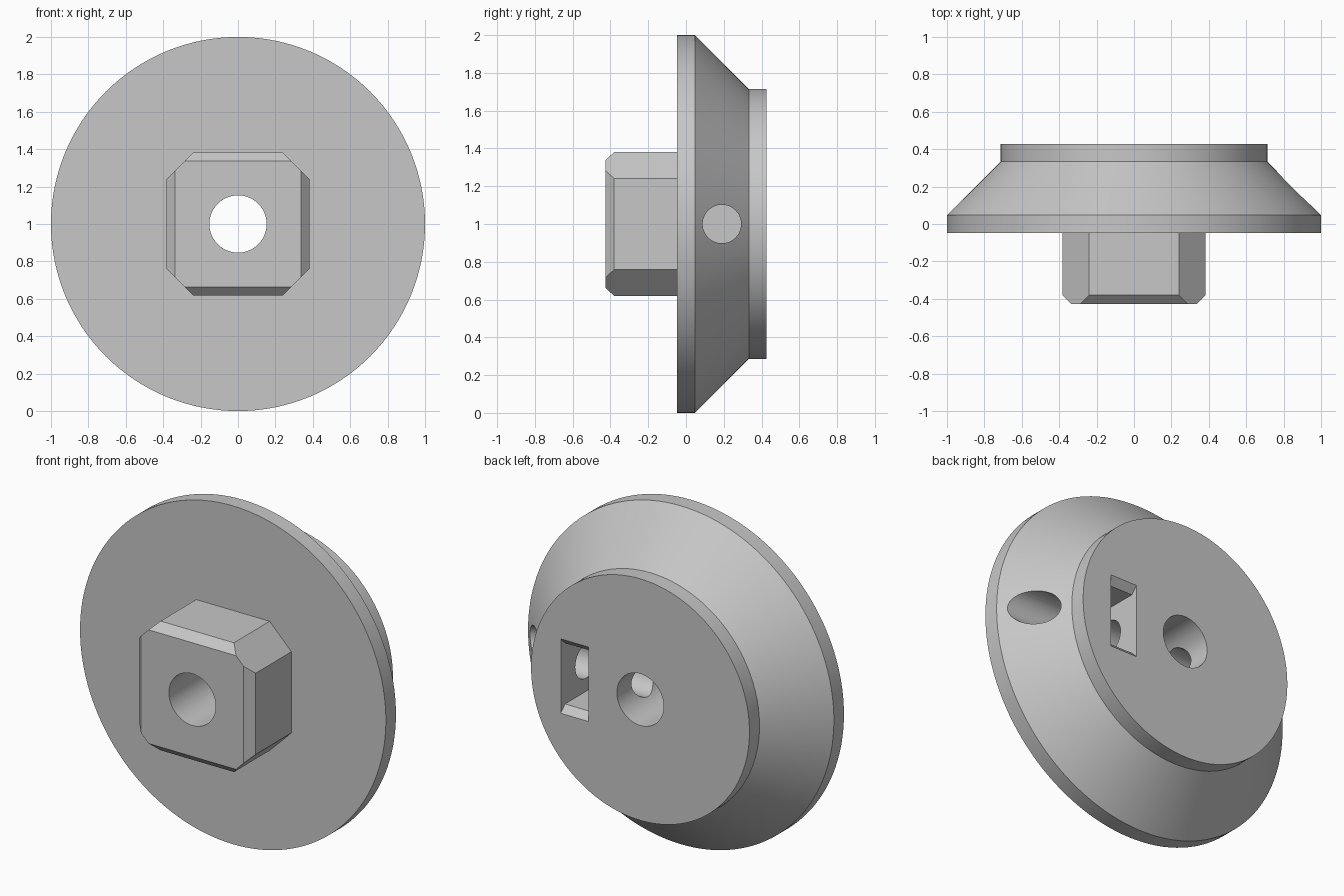
import bpy, bmesh, math

if "Cube" in bpy.data.objects:
    bpy.data.objects.remove(bpy.data.objects["Cube"], do_unlink=True)

grey = bpy.data.materials.new("plain grey")
grey.use_nodes = True
colour = (0.57, 0.57, 0.57, 1)
grey.diffuse_color = colour
grey.node_tree.nodes["Principled BSDF"].inputs["Base Color"].default_value = colour

CENTRE = 1.0      # height of the main axis
HOLE_Y = 0.19     # depth of the side screw hole


def loft(name, rings):
    """Closed solid through rings holding equal numbers of points."""
    bm = bmesh.new()
    loops = [[bm.verts.new(p) for p in ring] for ring in rings]
    for a, b in zip(loops, loops[1:]):
        for i in range(len(a)):
            j = (i + 1) % len(a)
            bm.faces.new((a[i], a[j], b[j], b[i]))
    bm.faces.new(loops[0])
    bm.faces.new(loops[-1])
    bmesh.ops.recalc_face_normals(bm, faces=bm.faces)
    mesh = bpy.data.meshes.new(name)
    bm.to_mesh(mesh)
    bm.free()
    mesh.materials.append(grey)
    obj = bpy.data.objects.new(name, mesh)
    bpy.context.collection.objects.link(obj)
    return obj


def circle(radius, count):
    steps = [math.tau * i / count for i in range(count)]
    return [(radius * math.cos(t), radius * math.sin(t)) for t in steps]


def across_y(points, y):
    return [(u, y, CENTRE + v) for u, v in points]


def across_x(points, x):
    return [(x, u, CENTRE + v) for u, v in points]


def octagon(long, short):
    """Square with cut corners."""
    return [(long, -short), (long, short), (short, long), (-short, long),
            (-long, short), (-long, -short), (-short, -long), (short, -long)]


def combine(target, other, operation):
    mod = target.modifiers.new(other.name, 'BOOLEAN')
    mod.operation = operation
    mod.solver = 'EXACT'
    mod.object = other
    bpy.context.view_layer.objects.active = target
    bpy.ops.object.modifier_apply(modifier=mod.name)
    bpy.data.objects.remove(other, do_unlink=True)


# Round body: rim, sloped flank and rear hub
profile = [(1.0, -0.047), (1.0, 0.047), (0.714, 0.333), (0.714, 0.427)]
body = loft("flanged_body", [across_y(circle(r, 128), y) for r, y in profile])

# Square boss with cut corners and a bevelled front
boss = loft("square_boss", [across_y(octagon(0.382, 0.24), 0.0),
                            across_y(octagon(0.382, 0.24), -0.38),
                            across_y(octagon(0.336, 0.286), -0.427)])
combine(body, boss, 'UNION')

# Central through bore
bore = loft("bore_cutter", [across_y(circle(0.153, 64), y) for y in (-0.6, 0.6)])
combine(body, bore, 'DIFFERENCE')

# Side screw hole, ending blind just past the bore
ring = [(HOLE_Y + u, v) for u, v in circle(0.102, 48)]
screw = loft("screw_cutter", [across_x(ring, x) for x in (-0.28, 1.2)])
combine(body, screw, 'DIFFERENCE')

# Nut pocket with flared mouth and pointed floor, open at the rear
half = [(0.447, 0.24), (0.387, 0.18), (0.086, 0.18)]
pocket = half + [(-0.018, 0)] + [(y, -z) for y, z in reversed(half)]
slot = loft("nut_pocket_cutter", [across_x(pocket, x) for x in (0.34, 0.52)])
combine(body, slot, 'DIFFERENCE')

bpy.ops.object.select_all(action='DESELECT')
body.select_set(True)
bpy.context.view_layer.objects.active = body
bpy.ops.object.shade_smooth_by_angle(angle=math.radians(30))
